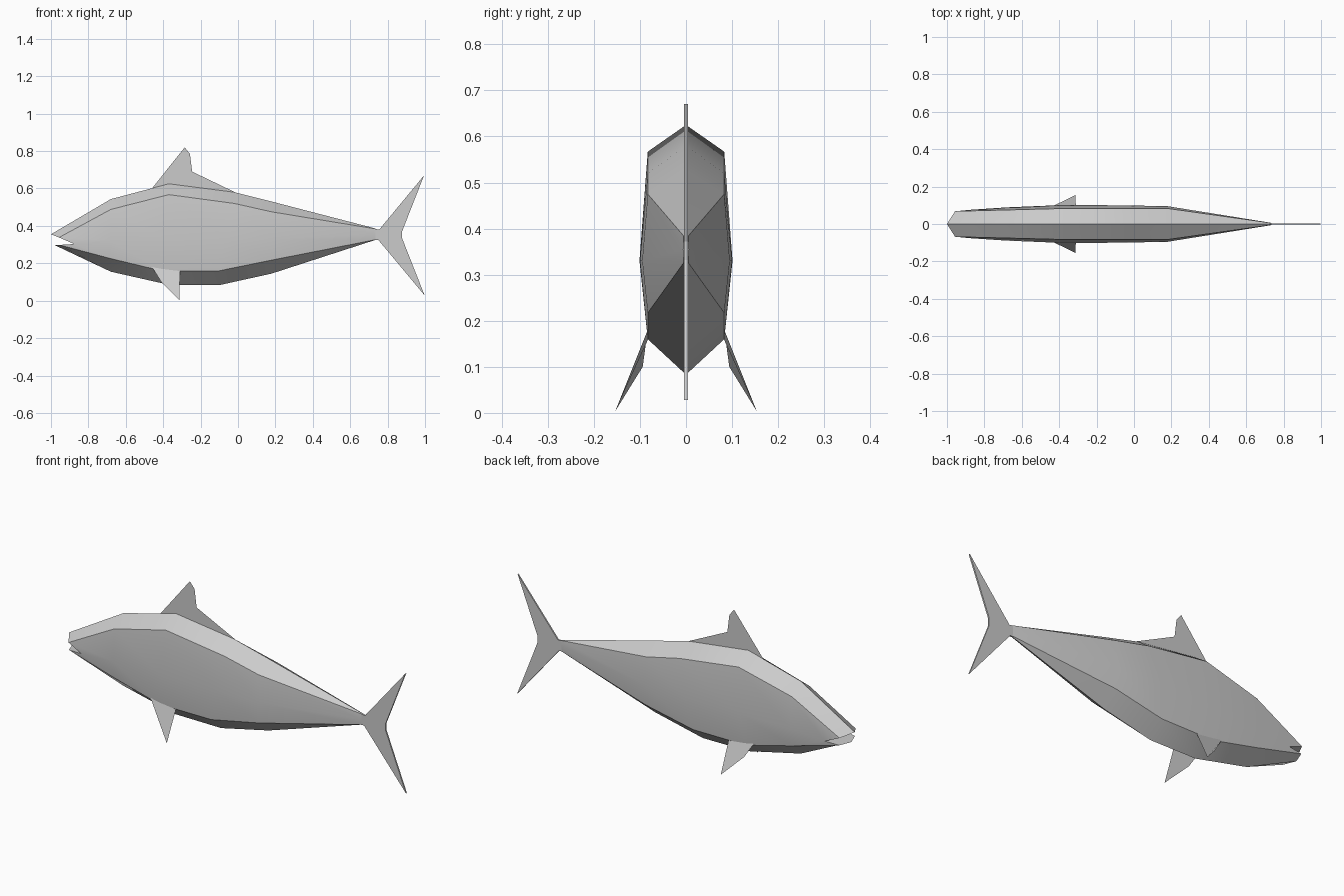
import bpy, bmesh, math

if "Cube" in bpy.data.objects:
    bpy.data.objects.remove(bpy.data.objects["Cube"])


def finish(name, bm, smooth=False):
    bmesh.ops.recalc_face_normals(bm, faces=bm.faces)
    mesh = bpy.data.meshes.new(name)
    bm.to_mesh(mesh)
    bm.free()
    ob = bpy.data.objects.new(name, mesh)
    bpy.context.collection.objects.link(ob)
    if smooth:
        bpy.ops.object.select_all(action='DESELECT')
        ob.select_set(True)
        bpy.context.view_layer.objects.active = ob
        bpy.ops.object.shade_smooth_by_angle(angle=math.radians(25))
    return ob


def sheet(name, pts, thickness=0):
    # flat fin, optionally extruded symmetrically about y = 0
    bm = bmesh.new()
    face = bm.faces.new([bm.verts.new((x, y - thickness / 2, z)) for x, y, z in pts])
    if thickness:
        new = bmesh.ops.extrude_face_region(bm, geom=[face], use_keep_orig=True)["geom"]
        for v in new:
            if isinstance(v, bmesh.types.BMVert):
                v.co.y += thickness
    return finish(name, bm)


# Body stations: ridge, shoulder, flank, lower edge, keel as (x, half width, z)
stations = [
    [(-1.0, 0, .355), (-.957, .068, .338), (-.875, .076, .303), (-.955, .066, .298), (-.98, 0, .297)],
    [(-.68, 0, .543), (-.68, .075, .488), (-.68, .089, .32), (-.68, .075, .225), (-.68, 0, .155)],
    [(-.37, 0, .625), (-.37, .083, .567), (-.39, .101, .33), (-.41, .083, .16), (-.37, 0, .085)],
    [(-.02, 0, .58), (-.02, .083, .52), (-.06, .1, .33), (-.1, .083, .16), (-.1, 0, .083)],
    [(.18, 0, .53), (.18, .083, .475), (.18, .095, .33), (.18, .083, .217), (.18, 0, .145)],
    [(.735, 0, .386), (.735, .005, .384), (.735, .006, .355), (.735, .005, .326), (.735, 0, .325)],
]

# Body skin
bm = bmesh.new()
rings = []
for st in stations:
    right = [bm.verts.new((x, -y, z)) for x, y, z in st]
    left = [bm.verts.new(p) for p in st[1:4]]
    rings.append(right + left[::-1])
for a, b in zip(rings, rings[1:]):
    for i in range(8):
        j = (i + 1) % 8
        bm.faces.new((a[i], a[j], b[j], b[i]))
# Open mouth: palate and lower jaw meet along the corner line
m = rings[0]
bm.faces.new((m[0], m[1], m[7]))
bm.faces.new((m[1], m[2], m[6], m[7]))
bm.faces.new((m[2], m[3], m[5], m[6]))
bm.faces.new((m[3], m[4], m[5]))
bm.faces.new(rings[-1])
finish("body", bm, True)

# Tail fin
tail = [(.72, .386), (.755, .38), (.995, .67), (.878, .372), (.878, .332), (.998, .028), (.75, .325), (.72, .325)]
sheet("tail_fin", [(x, 0, z) for x, z in tail], .008)

# Back fin
back = [(-.46, .6), (-.285, .82), (-.257, .785), (-.245, .69), (-.01, .577), (-.37, .6)]
sheet("back_fin", [(x, 0, z) for x, z in back])

# Side fins
for side, label in ((-1, "right"), (1, "left")):
    fin = [(-.46, .083, .18), (-.41, .094, .1), (-.314, .154, .003), (-.31, .083, .158)]
    sheet("side_fin_" + label, [(x, y * side, z) for x, y, z in fin])
